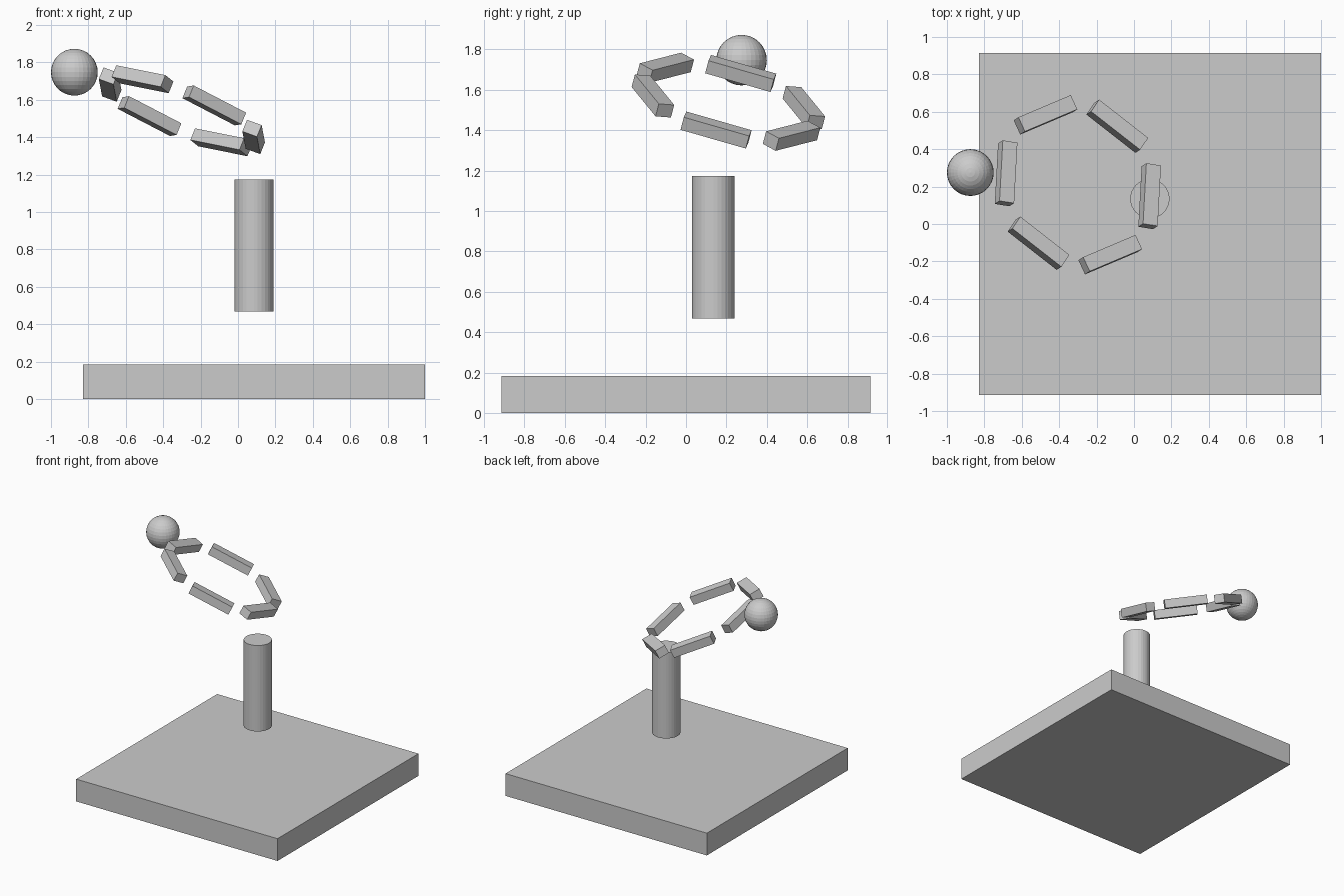
import bpy
from math import pi
from mathutils import Matrix, Vector

if "Cube" in bpy.data.objects:
    bpy.data.objects.remove(bpy.data.objects["Cube"])


def box(name, size, matrix):
    bpy.ops.mesh.primitive_cube_add(size=1)
    ob = bpy.context.object
    ob.name = name
    ob.data.transform(Matrix.Diagonal((*size, 1)))
    ob.matrix_world = matrix
    return ob


# Square base slab
box("base", (1.83, 1.83, 0.183), Matrix.Translation((0.085, 0, 0.0915)))

# Floating column
bpy.ops.mesh.primitive_cylinder_add(vertices=32, radius=0.105, depth=0.706,
                                    location=(0.085, 0.135, 0.82))
bpy.context.object.name = "column"

# Tilted ring of six bars; local x is radial, y tangential, z the ring axis
axis = Vector((0.366, 0.238, 0.899)).normalized()
radial = Vector((-0.930, 0.148, 0.339))
radial = (radial - axis * radial.dot(axis)).normalized()
tangent = axis.cross(radial)
ring = Matrix((radial, tangent, axis)).transposed().to_4x4()
ring.translation = (-0.30, 0.21, 1.541)
for i in range(6):
    local = Matrix.Rotation(i * pi / 3, 4, 'Z') @ Matrix.Translation((0.413, 0, 0))
    box(f"ring_bar_{i + 1}", (0.084, 0.337, 0.069), ring @ local)

# Ball beside the high end of the ring
bpy.ops.mesh.primitive_uv_sphere_add(segments=32, ring_count=16, radius=0.125,
                                     location=(-0.875, 0.275, 1.747))
bpy.context.object.name = "ball"
